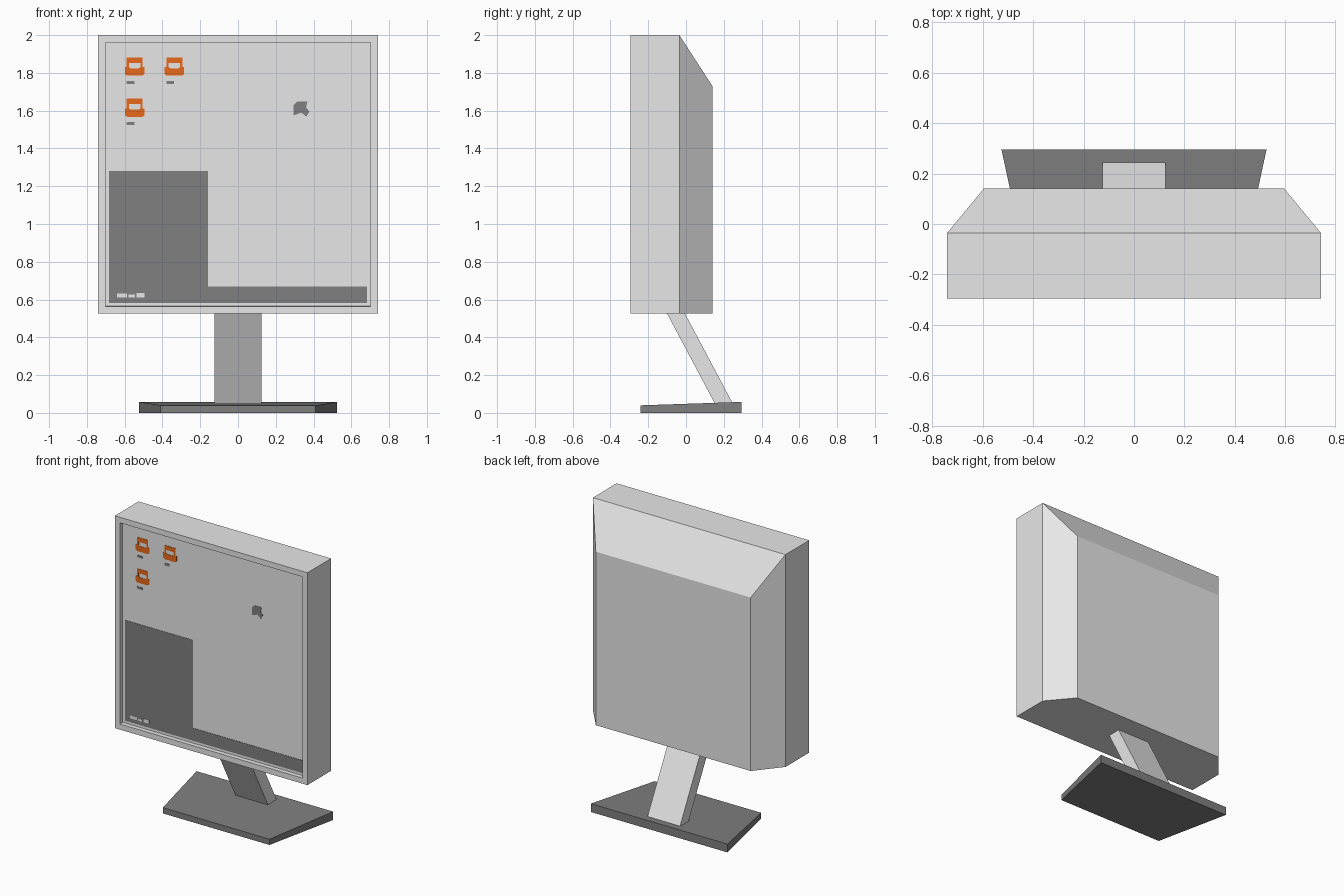
import bpy, bmesh
from mathutils import Vector

if "Cube" in bpy.data.objects:
    bpy.data.objects.remove(bpy.data.objects["Cube"])


def material(name, rgb):
    m = bpy.data.materials.new(name)
    m.diffuse_color = (*rgb, 1)
    m.use_nodes = True
    m.node_tree.nodes["Principled BSDF"].inputs["Base Color"].default_value = m.diffuse_color
    return m


LIGHT = material("light_grey", (0.8, 0.8, 0.8))
DARK = material("dark_grey", (0.214, 0.214, 0.214))
ORANGE = material("orange", (0.8, 0.14, 0.01))


def finish(bm, name, mat):
    bmesh.ops.recalc_face_normals(bm, faces=bm.faces[:])
    me = bpy.data.meshes.new(name)
    bm.to_mesh(me)
    bm.free()
    me.materials.append(mat)
    ob = bpy.data.objects.new(name, me)
    bpy.context.collection.objects.link(ob)
    return ob


def loft(loops):
    """Closed solid skinned through loops of equal point count."""
    bm = bmesh.new()
    rings = [[bm.verts.new(p) for p in loop] for loop in loops]
    for a, b in zip(rings, rings[1:]):
        for i in range(len(a)):
            j = (i + 1) % len(a)
            bm.faces.new((a[i], a[j], b[j], b[i]))
    bm.faces.new(rings[0])
    bm.faces.new(rings[-1])
    bmesh.ops.recalc_face_normals(bm, faces=bm.faces[:])
    return bm


# Housing: box front, tapered back
def section(y, w, top):
    return [(-w, y, 0.525), (w, y, 0.525), (w, y, top), (-w, y, top)]


bm = loft([section(-0.295, 0.74, 2.0), section(-0.035, 0.74, 2.0),
           section(0.14, 0.595, 1.73)])
front = min(bm.faces, key=lambda f: f.calc_center_median().y)
# Recessed screen inside the bezel
bmesh.ops.inset_individual(bm, faces=[front], thickness=0.055)
bmesh.ops.inset_individual(bm, faces=[front], thickness=0.001, depth=-0.03)
finish(bm, "monitor_housing", LIGHT)
SCREEN_Y = -0.265

# Slanted neck
neck = [(-0.113, 0.55), (-0.018, 0.55), (0.25, 0.045), (0.155, 0.045)]
finish(loft([[(x, y, z) for y, z in neck] for x in (-0.125, 0.125)]),
       "stand_neck", LIGHT)

# Wedge-shaped foot
outline = [(-0.41, -0.24, 0.04), (0.41, -0.24, 0.04),
           (0.525, 0.295, 0.058), (-0.525, 0.295, 0.058)]
finish(loft([[(x, y, 0) for x, y, z in outline], outline]), "stand_foot", DARK)


# Screen graphics: thin plates cut from x-z outlines
def plate(name, pts, mat, lift=0.002):
    back = SCREEN_Y + 0.001
    finish(loft([[(x, y, z) for x, z in pts] for y in (back, SCREEN_Y - lift)]),
           name, mat)


def rect(name, x0, x1, z0, z1, mat, lift=0.002):
    plate(name, [(x0, z0), (x1, z0), (x1, z1), (x0, z1)], mat, lift)


# Menu panel joined with the bottom bar
plate("menu_and_taskbar", [(-0.683, 0.582), (0.683, 0.582), (0.683, 0.67),
                           (-0.16, 0.67), (-0.16, 1.28), (-0.683, 1.28)], DARK)

# Desktop icons with caption dashes
for x, z in ((-0.547, 1.83), (-0.337, 1.83), (-0.547, 1.612)):
    rect("icon_top", x - 0.042, x + 0.042, z + 0.022, z + 0.052, ORANGE)
    for s in (-1, 1):
        a, b = sorted((x + s * 0.030, x + s * 0.042))
        rect("icon_side", a, b, z, z + 0.022, ORANGE)
    plate("icon_base", [(x - 0.04, z - 0.045), (x + 0.04, z - 0.045),
                        (x + 0.052, z - 0.036), (x + 0.052, z),
                        (x + 0.03, z), (x + 0.02, z - 0.006),
                        (x - 0.02, z - 0.006), (x - 0.03, z),
                        (x - 0.052, z), (x - 0.052, z - 0.036)], ORANGE)
    rect("icon_caption", x - 0.042, x - 0.002, z - 0.088, z - 0.072, DARK)

# Mouse pointer
plate("mouse_pointer", [(0.295, 1.575), (0.295, 1.63), (0.312, 1.648),
                        (0.368, 1.648), (0.36, 1.618), (0.378, 1.595),
                        (0.362, 1.568), (0.335, 1.59)], DARK)

# Plain light blocks on the menu corner
for x0, x1, z1 in ((-0.64, -0.588, 0.632), (-0.58, -0.545, 0.626),
                   (-0.538, -0.495, 0.634)):
    rect("menu_button_block", x0, x1, 0.61, z1, LIGHT, 0.004)
